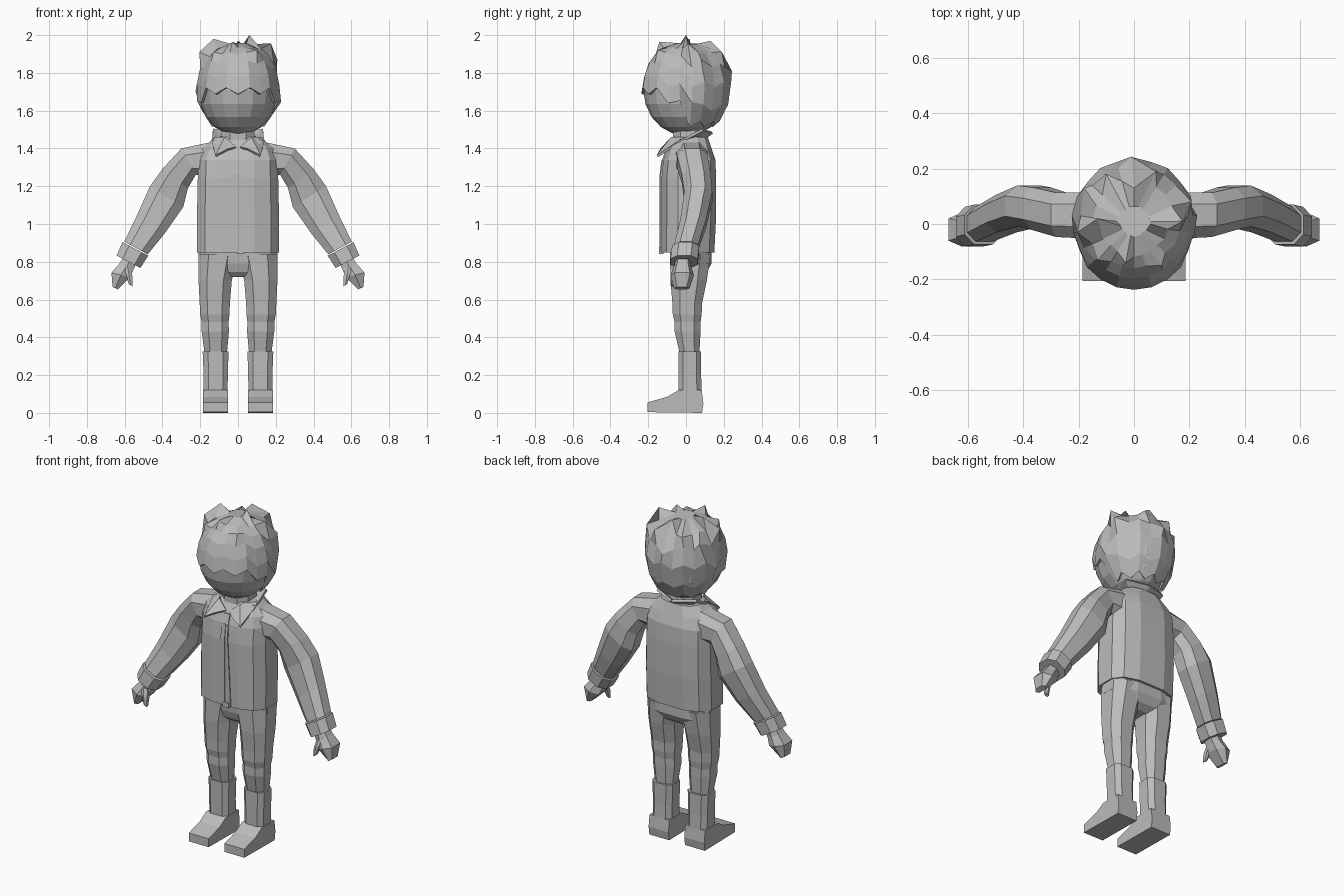
import bpy, bmesh, math
from mathutils import Vector, Matrix

grey = bpy.data.materials.new("plain_grey")
grey.diffuse_color = (0.5, 0.5, 0.5, 1)


def finish(name, bm, mirror=False, thick=0):
    bmesh.ops.recalc_face_normals(bm, faces=bm.faces)
    me = bpy.data.meshes.new(name)
    bm.to_mesh(me)
    bm.free()
    me.materials.append(grey)
    ob = bpy.data.objects.new(name, me)
    bpy.context.collection.objects.link(ob)
    if thick:
        mod = ob.modifiers.new("thickness", 'SOLIDIFY')
        mod.thickness, mod.offset = thick, -1
    if mirror:
        ob.modifiers.new("mirror", 'MIRROR')
    return ob


def ring(c, u, v, n=8, e=0.8):
    """Rounded-box ring of n points around c with half axes u and v."""
    c, u, v = Vector(c), Vector(u), Vector(v)
    k = math.cos(math.pi / n) ** e
    pts = []
    for i in range(n):
        a = (i + 0.5) * 2 * math.pi / n
        p, q = math.cos(a), math.sin(a)
        pts.append(c + u * math.copysign(min(abs(p) ** e / k, 1), p)
                   + v * math.copysign(min(abs(q) ** e / k, 1), q))
    return pts


def slab(z, x0, x1, y0, y1, n=8, e=0.8):
    return ring(((x0 + x1) / 2, (y0 + y1) / 2, z), ((x1 - x0) / 2, 0, 0), (0, (y1 - y0) / 2, 0), n, e)


def loft(name, rings, mirror=False, thick=0, closed=True, caps=(True, True)):
    bm = bmesh.new()
    vs = [[bm.verts.new(p) for p in r] for r in rings]
    n = len(vs[0])
    for a, b in zip(vs, vs[1:]):
        for i in range(n if closed else n - 1):
            j = (i + 1) % n
            bm.faces.new((a[i], a[j], b[j], b[i]))
    if caps[0]:
        bm.faces.new(vs[0])
    if caps[1]:
        bm.faces.new(vs[-1])
    return finish(name, bm, mirror, thick)


# Head: low-poly ellipsoid
bm = bmesh.new()
bmesh.ops.create_uvsphere(bm, u_segments=16, v_segments=10, radius=1,
                          matrix=Matrix.Translation((0, 0, 1.71)) @ Matrix.Diagonal((0.212, 0.226, 0.243, 1)))
finish("head", bm)
loft("neck", [slab(1.40, -0.09, 0.09, -0.07, 0.1), slab(1.51, -0.085, 0.085, -0.07, 0.09)])


# Hair: shell with a jagged hairline by direction (front, side, back)
def hairline(i, d):
    zig = 0.018 if i % 2 else -0.012
    if d < 65:
        return 1.70 + zig
    if d < 98:
        return 1.645 + zig * 0.4
    return 1.525 + zig


N = 22
rows = []
for f in (0.1, 0.3, 0.45, 0.62, 0.82, 1.0):
    row = []
    for i in range(N):
        az = 2 * math.pi * i / N
        d = min(i, N - i) * 360 / N
        th = f * math.acos((hairline(i, d) - 1.71) / 0.25)
        m = 1 + (0.02 if i % 2 else -0.015) * (0.2 < f < 0.9)
        s, c = math.sin(th), math.cos(th)
        if th < math.pi / 2:                 # fuller crown
            s, c = s ** 0.88, c ** 0.88
        back = 1.03 if d > 100 and 0.4 < f < 0.7 else 1
        r = m * back * (1.035 if f == 1.0 else 1)
        row.append(Vector((0.217 * r * s * math.sin(az), -0.23 * r * s * math.cos(az), 1.71 + 0.25 * c)))
    rows.append(row)

# Hair tufts: pull the nearest shell point out to each tip
tips = [(-.205, -.03, 1.91), (-.13, .02, 1.98), (-.03, -.14, 1.965), (.06, 0, 2.0), (.175, .01, 1.955),
        (.208, .08, 1.87), (0, .13, 1.97), (.08, .19, 1.91), (-.01, .243, 1.81), (-.1, .18, 1.91),
        (-.13, -.13, 1.91), (.1, -.15, 1.92), (-.18, .13, 1.87), (.228, .03, 1.645), (-.225, .03, 1.70)]
for t in map(Vector, tips):
    k, i = min(((k, i) for k in range(len(rows)) for i in range(N)),
               key=lambda a: (rows[a[0]][a[1]] - t).length)
    rows[k][i] = t
loft("hair", rows, thick=0.02, caps=(True, False))

# Jacket body
loft("jacket_body", [slab(z, -w, w, a, b, 12, 0.7) for z, w, a, b in (
    (0.85, .217, -.13, .15), (1.05, .217, -.13, .16), (1.24, .213, -.13, .16),
    (1.34, .21, -.12, .155), (1.40, .19, -.10, .135), (1.46, .12, -.06, .115))])

# Zip strip, tape and pull
loft("zip_strip", [slab(z, a, b, y, y + .04, 4) for z, a, b, y in (
    (.852, -.035, .045, -.136), (1.26, -.022, .024, -.136), (1.34, -.02, .022, -.126),
    (1.395, -.02, .02, -.108))])
loft("zip_tape", [slab(z, -.006, .008, y, y + .04, 4) for z, y in (
    (.855, -.14), (1.26, -.14), (1.34, -.13))])
loft("zip_pull", [slab(z, -.005, .035, -.143, -.12, 4) for z in (.842, .875)])

# Collar: flap flaring up at the back, falling to points at the front
inner = [(0, .1, 1.465), (.085, .06, 1.465), (.1, -.02, 1.46), (.07, -.08, 1.46), (.01, -.10, 1.41)]
outer = [(0, .135, 1.49), (.13, .085, 1.505), (.14, -.04, 1.44), (.12, -.155, 1.365), (.05, -.135, 1.40)]
loft("collar", [inner, outer], mirror=True, thick=0.014, closed=False, caps=(False, False))


# Sleeves, cuffs, hands, thumbs (mirrored)
def limb(name, secs, n=8, e=0.8):
    loft(name, [ring(c, (ux, 0, uz), (0, v, 0), n, e) for c, ux, uz, v in secs], mirror=True)


limb("sleeve", [((.12, .03, 1.34), 0, .098, .085), ((.262, .033, 1.33), .038, .07, .08),
                ((.333, .055, 1.24), .068, .05, .077), ((.378, .065, 1.145), .088, .055, .074),
                ((.46, .038, 1.0), .075, .046, .068), ((.54, .0, .873), .062, .034, .063)])
limb("cuff", [((.543, -.002, .868), .068, .036, .072), ((.58, -.01, .80), .063, .033, .072)])
limb("hand", [((.565, -.015, .82), .032, .016, .04), ((.59, -.018, .775), .036, .018, .045),
              ((.62, -.02, .73), .05, .012, .062), ((.65, -.022, .66), .014, .006, .042)], 6)
limb("thumb", [((.585, -.04, .775), .02, .012, .025), ((.577, -.06, .73), .018, .01, .021),
               ((.568, -.07, .675), .01, .006, .012)], 6)

# Trousers
loft("trouser_seat", [slab(z, -w, w, a, b, 12, 0.7) for z, w, a, b in (
    (.90, .21, -.09, .135), (.79, .209, -.08, .135), (.745, .16, -.065, .11), (.72, .08, -.04, .07))])
loft("trouser_leg", [slab(*s) for s in (
    (.84, .0, .208, -.085, .13), (.70, .033, .209, -.082, .11), (.58, .043, .203, -.072, .085),
    (.52, .045, .2, -.07, .083), (.48, .05, .192, -.06, .077), (.43, .048, .192, -.06, .077),
    (.30, .06, .175, -.03, .07))], mirror=True)

# Boots: shaft plus side profile extruded across the foot
loft("boot_shaft", [slab(z, a, b, -.04, y, 8, .6) for z, a, b, y in (
    (.325, .05, .187, .08), (.2, .054, .182, .08), (.08, .055, .182, .085))], mirror=True)
side = [(.085, 0), (.092, .05), (.083, .12), (-.04, .12), (-.1, .085), (-.205, .055), (-.205, .004)]
loft("boot_foot", [[(x, y, z) for y, z in side] for x in (.053, .186)], mirror=True)
